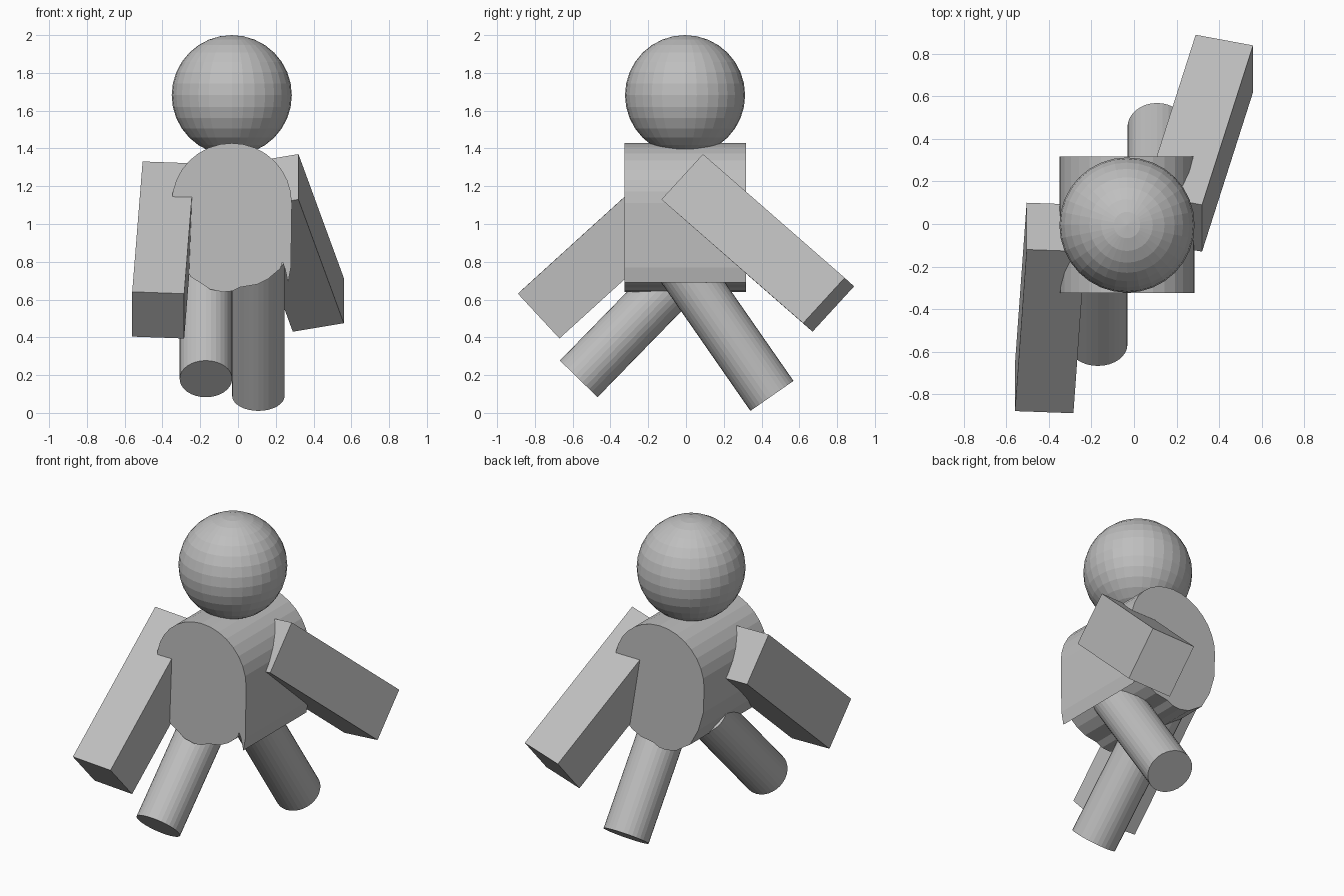
import bpy, bmesh, math
from mathutils import Matrix, Vector

cube = bpy.data.objects.get("Cube")
if cube:
    bpy.data.objects.remove(cube, do_unlink=True)

GREY = (0.52, 0.52, 0.52, 1)
mat = bpy.data.materials.new("plain grey")
mat.use_nodes = True
mat.diffuse_color = GREY
mat.node_tree.nodes["Principled BSDF"].inputs["Base Color"].default_value = GREY


def finish(name, bm):
    bmesh.ops.recalc_face_normals(bm, faces=bm.faces)
    mesh = bpy.data.meshes.new(name)
    bm.to_mesh(mesh)
    bm.free()
    mesh.materials.append(mat)
    obj = bpy.data.objects.new(name, mesh)
    bpy.context.collection.objects.link(obj)
    return obj


def arm(name, center, width, height, length):
    """Box spanned by three edge vectors."""
    m = Matrix((width, height, length)).transposed().to_4x4()
    bm = bmesh.new()
    bmesh.ops.create_cube(bm, size=1, matrix=Matrix.Translation(center) @ m)
    return finish(name, bm)


def leg(name, foot, direction, length, radius=0.139):
    """Cylinder rising from the foot centre along a direction."""
    d = Vector(direction).normalized()
    place = Matrix.Translation(Vector(foot) + d * length / 2)
    turn = d.to_track_quat('Z', 'Y').to_matrix().to_4x4()
    bm = bmesh.new()
    bmesh.ops.create_cone(bm, cap_ends=True, segments=32, radius1=radius,
                          radius2=radius, depth=length, matrix=place @ turn)
    return finish(name, bm)


# Head
bm = bmesh.new()
bmesh.ops.create_uvsphere(bm, u_segments=32, v_segments=16, radius=0.318,
                          matrix=Matrix.Translation((-0.033, -0.005, 1.682)))
finish("head", bm)

# Torso: arched profile with an uneven lower edge, extruded front to back
arch = [(-0.033 + 0.318 * math.cos(math.pi * i / 16),
         1.11 + 0.318 * math.sin(math.pi * i / 16)) for i in range(17)]
hem = [(-0.345, 0.95), (-0.31, 0.83), (-0.25, 0.72), (-0.21, 0.695),
       (-0.15, 0.655), (-0.08, 0.64), (-0.03, 0.645), (0.01, 0.665),
       (0.1, 0.68), (0.16, 0.71), (0.225, 0.765), (0.235, 0.8),
       (0.25, 0.76), (0.265, 0.69), (0.28, 0.77)]
bm = bmesh.new()
face = bm.faces.new([bm.verts.new((x, -0.325, z)) for x, z in arch + hem])
new = bmesh.ops.extrude_face_region(bm, geom=[face], use_keep_orig=True)["geom"]
bmesh.ops.translate(bm, vec=(0, 0.642, 0),
                    verts=[g for g in new if isinstance(g, bmesh.types.BMVert)])
finish("torso", bm)

# Arms: one swung back, one swung forward
arm("left_arm", (0.305, 0.38, 0.90),
    (0.27, -0.05, 0.045), (0, 0.22, 0.24), (0.24, 0.75, -0.655))
arm("right_arm", (-0.395, -0.395, 0.8625),
    (0.275, -0.01, -0.01), (0, -0.22, 0.237), (-0.055, -0.76, -0.69))

# Legs in mid stride
leg("left_leg", (0.108, 0.455, 0.09), (0, -0.57, 0.82), 0.88)
leg("right_leg", (-0.17, -0.568, 0.18), (0, 0.698, 0.716), 0.88)
